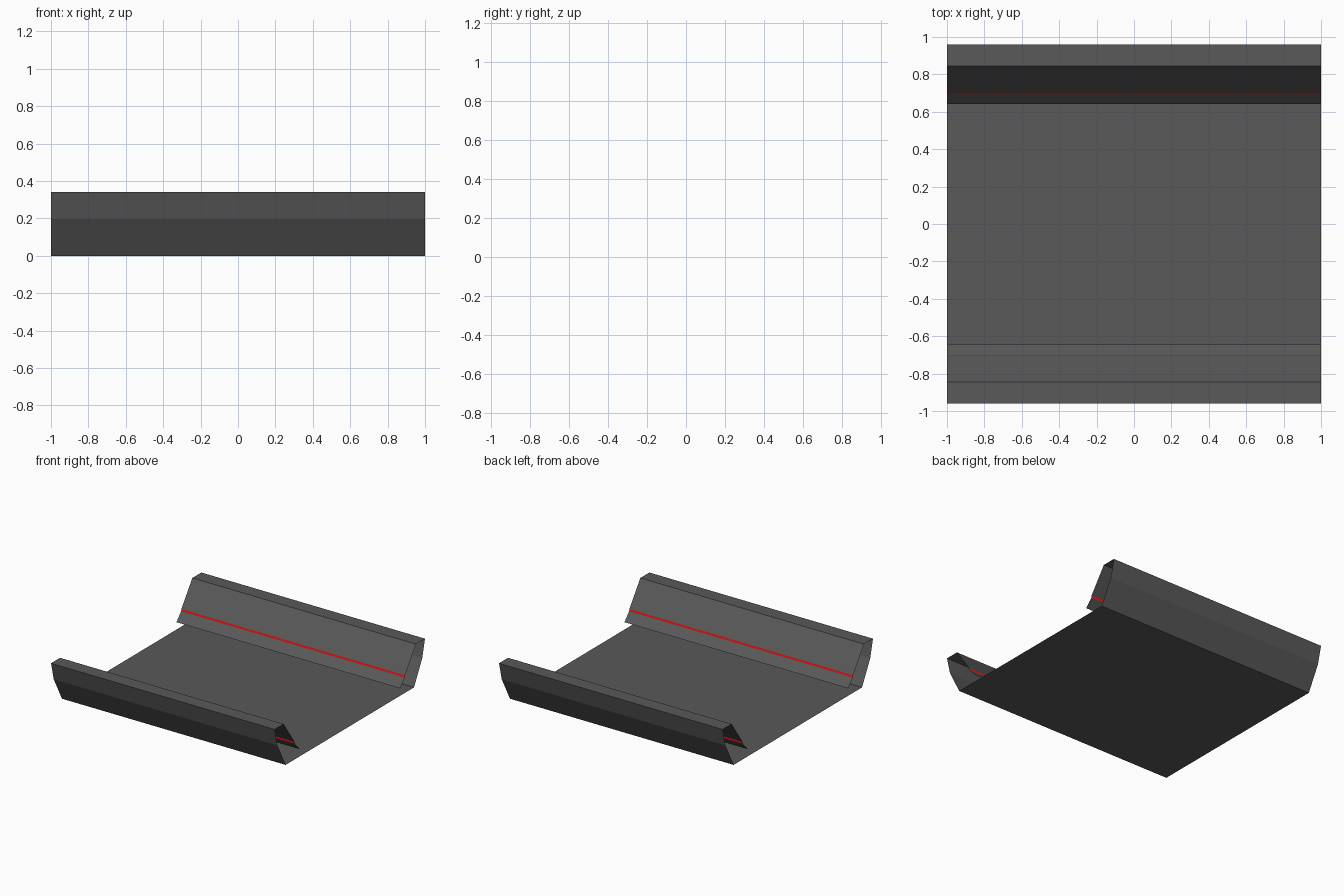
import bpy
import bmesh

if "Cube" in bpy.data.objects:
    bpy.data.objects.remove(bpy.data.objects["Cube"])


def material(name, color):
    mat = bpy.data.materials.new(name)
    mat.diffuse_color = color
    mat.use_nodes = True
    mat.node_tree.nodes["Principled BSDF"].inputs["Base Color"].default_value = mat.diffuse_color
    return mat


def extruded_sheet(name, profile, mat, half_length=1.0):
    """Open sheet: a (y, z) profile swept along x."""
    bm = bmesh.new()
    verts = [bm.verts.new((-half_length, y, z)) for y, z in profile]
    edges = [bm.edges.new(pair) for pair in zip(verts, verts[1:])]
    geom = bmesh.ops.extrude_edge_only(bm, edges=edges)["geom"]
    moved = [v for v in geom if isinstance(v, bmesh.types.BMVert)]
    bmesh.ops.translate(bm, verts=moved, vec=(2 * half_length, 0, 0))
    # make faces point to the inside of the channel (floor faces up)
    bm.normal_update()
    bmesh.ops.recalc_face_normals(bm, faces=bm.faces)
    mesh = bpy.data.meshes.new(name)
    bm.to_mesh(mesh)
    bm.free()
    mesh.materials.append(mat)
    obj = bpy.data.objects.new(name, mesh)
    bpy.context.collection.objects.link(obj)
    return obj


dark = material("dark_grey", (0.1, 0.1, 0.1, 1))
red = material("red", (0.8, 0.01, 0.01, 1))

# Side wall profile: floor edge, bulge, rim, down to the light strip
wall = [(0.82, 0), (0.925, 0.197), (0.96, 0.34), (0.845, 0.34), (0.705, 0.142)]
strip = [(0.705, 0.142), (0.702, 0.125)]
lip = [(0.702, 0.125), (0.642, 0.06)]

# Floor
extruded_sheet("floor", [(-0.82, 0), (0.82, 0)], dark)

# Mirrored side walls with red strips and lower lips
for side, s in (("back", 1), ("front", -1)):
    for part, profile, mat in (("wall", wall, dark), ("strip", strip, red), ("lip", lip, dark)):
        extruded_sheet(f"{side}_{part}", [(s * y, z) for y, z in profile], mat)
